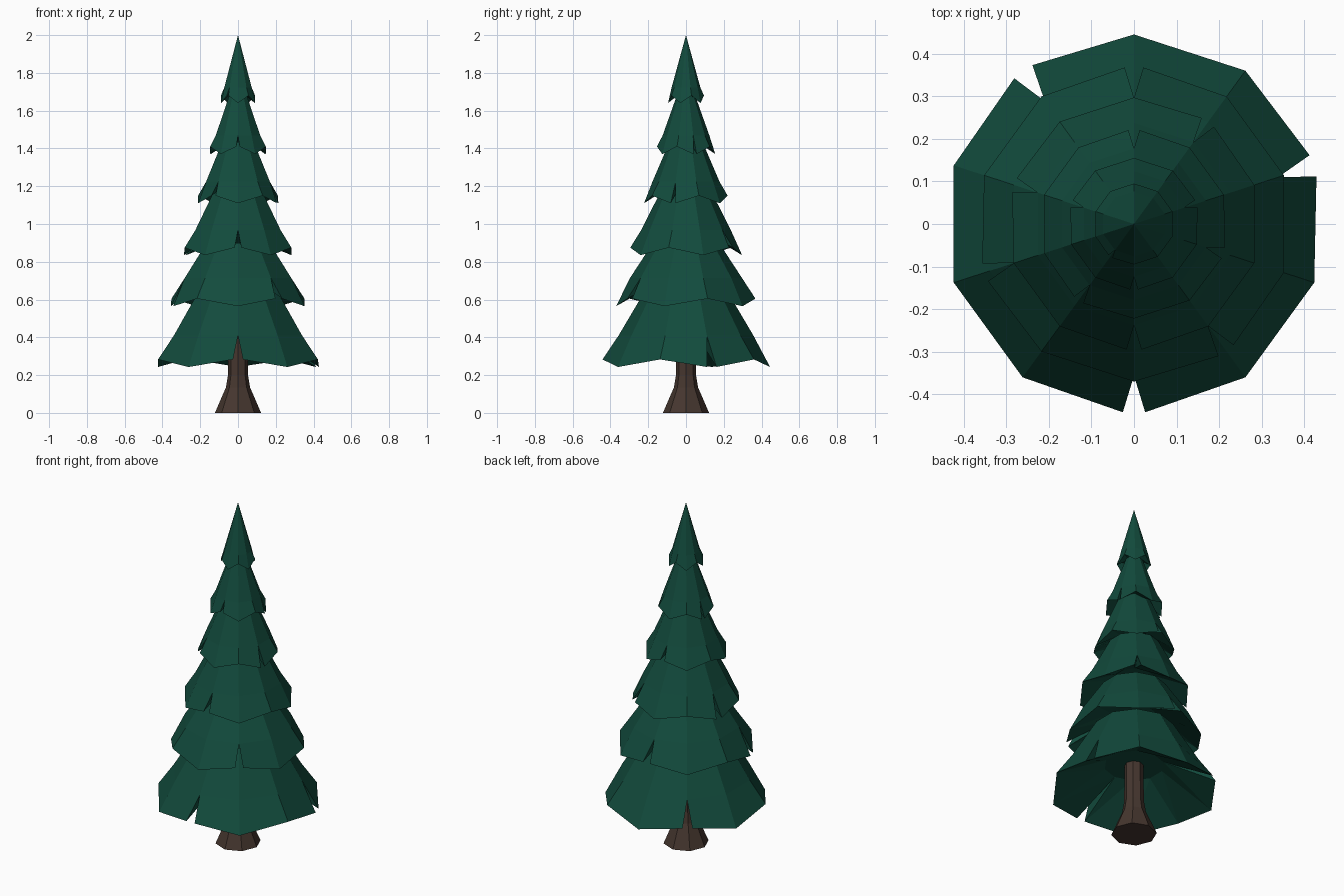
import bpy, math
from mathutils import Vector

if "Cube" in bpy.data.objects:
    bpy.data.objects.remove(bpy.data.objects["Cube"])

SIDES = 10


def material(name, rgb):
    m = bpy.data.materials.new(name)
    m.diffuse_color = (*rgb, 1)
    m.use_nodes = True
    m.node_tree.nodes["Principled BSDF"].inputs["Base Color"].default_value = m.diffuse_color
    return m


def make_object(name, verts, faces, mat):
    me = bpy.data.meshes.new(name)
    me.from_pydata(verts, [], faces)
    me.materials.append(mat)
    me.update()
    ob = bpy.data.objects.new(name, me)
    bpy.context.collection.objects.link(ob)
    return ob


def polar(r, deg, z):
    a = math.radians(deg)
    return Vector((r * math.cos(a), r * math.sin(a), z))


green = material("dark_green_needles", (0.006, 0.070, 0.046))
brown = material("brown_bark", (0.060, 0.037, 0.028))


def foliage_tier(name, R, z, top_r, top_z, low_parity, notches):
    """Hollow skirt with a zigzag rim, V notches and a recessed underside."""
    verts, faces = [], []

    def add(p):
        verts.append(p)
        return len(verts) - 1

    s = R / 0.445
    angles = [18 + 36 * i for i in range(SIDES)]
    mid = [add(polar(0.8 * R, a, z + 0.04 + 0.108 * s)) for a in angles]
    inner = [add(polar(0.36 * R, a, z + 0.16 * s)) for a in angles]
    rim = []
    for i, a in enumerate(angles):
        zz = z + (-0.02 if i % 2 == low_parity else 0.02)
        if i in notches:
            rim.append([add(polar(R * 0.995, a - 3.4, zz)),
                        add(polar(R * 0.995, a + 3.4, zz))])
        else:
            rim.append([add(polar(R, a, zz))])
    if top_r > 0:
        top = [add(polar(top_r, a, top_z)) for a in angles]
        faces.append(top)
    else:
        tip = add(Vector((0, 0, top_z)))
    for i in range(SIDES):
        j = (i + 1) % SIDES
        p, q = rim[i][-1], rim[j][0]
        faces.append([mid[i], p, q, mid[j]])           # lower skirt
        faces.append([mid[i], mid[j], top[j], top[i]] if top_r > 0
                     else [mid[i], mid[j], tip])       # upper skirt
        faces.append([inner[i], inner[j], q])          # underside
        faces.append([inner[i], q, p])
        if i in notches:                               # notch walls
            a, b = rim[i]
            faces.append([inner[i], mid[i], a])
            faces.append([inner[i], b, mid[i]])
    faces.append(inner[::-1])
    make_object(name, verts, faces, green)


# Foliage tiers from the bottom up: radius, rim height, top radius, top height
tiers = [
    (0.445, 0.263, 0.215, 0.65, 0, (0, 3, 7)),
    (0.370, 0.585, 0.175, 0.90, 1, (2, 5, 8)),
    (0.297, 0.855, 0.135, 1.17, 0, (1, 4, 7)),
    (0.222, 1.130, 0.085, 1.44, 1, (2, 6, 9)),
    (0.155, 1.390, 0.045, 1.69, 0, (0, 4, 7)),
    (0.095, 1.660, 0.000, 2.00, 1, (6,)),
]
for n, t in enumerate(tiers):
    foliage_tier(f"foliage_tier_{n + 1}", *t)

# Flared trunk
profile = [(0.122, 0.0), (0.064, 0.135), (0.053, 0.20), (0.050, 0.50)]
N = 8
verts = [polar(r, 45 * k - 90, z) for r, z in profile for k in range(N)]
faces = [[i * N + k, i * N + (k + 1) % N, (i + 1) * N + (k + 1) % N, (i + 1) * N + k]
         for i in range(len(profile) - 1) for k in range(N)]
faces.append(list(range(N))[::-1])
faces.append([(len(profile) - 1) * N + k for k in range(N)])
make_object("trunk", verts, faces, brown)
